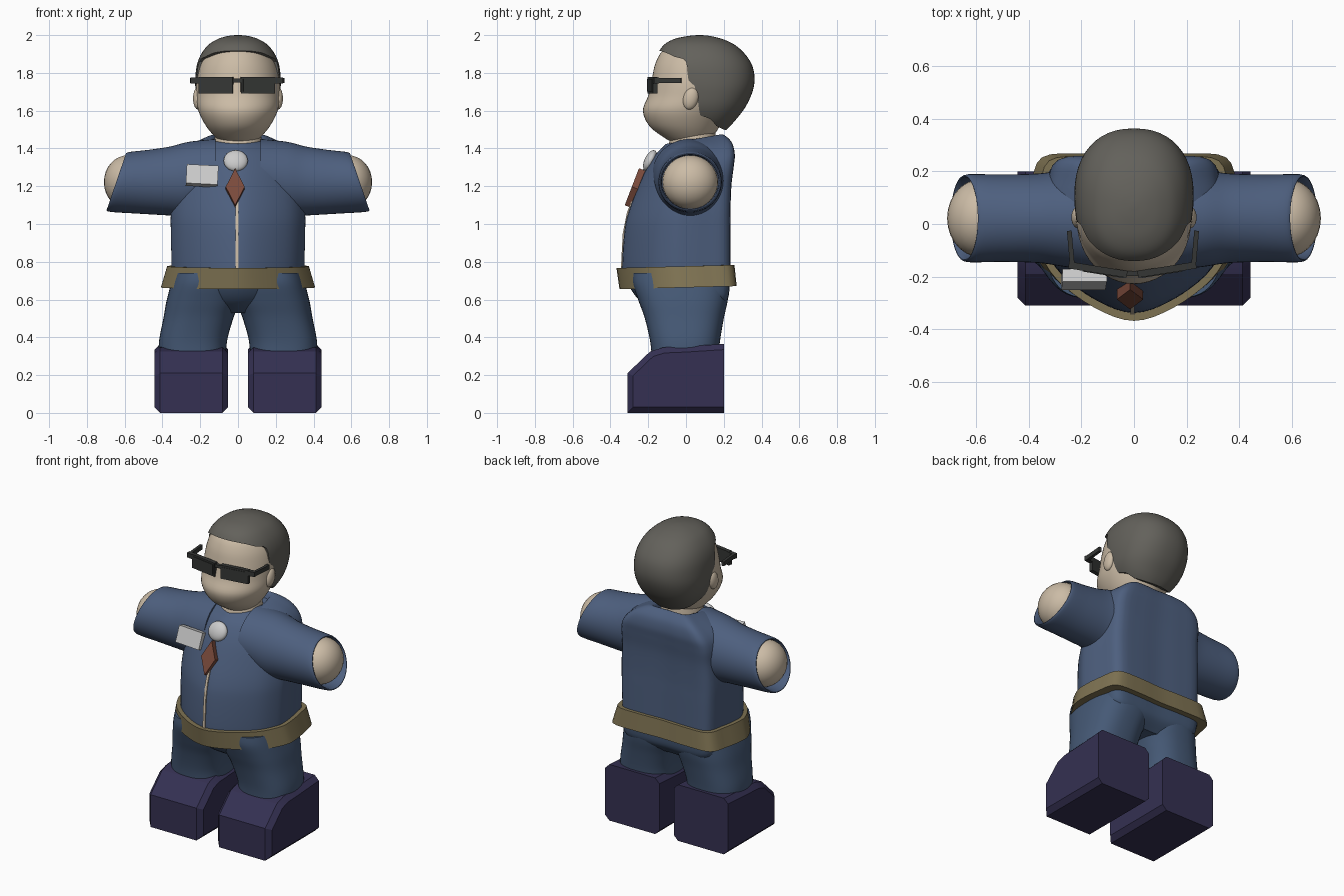
import bpy, bmesh
from math import sin, cos, pi, radians
from mathutils import Vector, Matrix

if "Cube" in bpy.data.objects:
    bpy.data.objects.remove(bpy.data.objects["Cube"])


def mat(name, *rgb):
    m = bpy.data.materials.new(name)
    m.diffuse_color = (*rgb, 1)
    m.use_nodes = True
    m.node_tree.nodes["Principled BSDF"].inputs["Base Color"].default_value = m.diffuse_color
    return m


SKIN, HAIR = mat("skin", .60, .50, .38), mat("hair", .125, .12, .105)
BLUE, DARK = mat("jacket_blue", .075, .115, .21), mat("trouser_blue", .06, .10, .18)
BOOT, BELT = mat("boot_purple", .035, .03, .085), mat("belt_tan", .21, .17, .085)
RED, WHITE = mat("tie_red", .20, .07, .045), mat("white", .6, .6, .6)
BLACK = mat("glasses_black", .035, .037, .035)


def finish(name, bm, material, angle=40):
    bmesh.ops.recalc_face_normals(bm, faces=bm.faces)
    me = bpy.data.meshes.new(name)
    bm.to_mesh(me)
    bm.free()
    ob = bpy.data.objects.new(name, me)
    bpy.context.collection.objects.link(ob)
    if material:
        me.materials.append(material)
    smooth(ob, angle)
    return ob


def smooth(ob, angle=40):
    bpy.ops.object.select_all(action='DESELECT')
    ob.select_set(True)
    bpy.context.view_layer.objects.active = ob
    bpy.ops.object.shade_smooth_by_angle(angle=radians(angle))


def spline(p, steps, closed=False):
    """Catmull-Rom through a list of vectors."""
    n, out = len(p), []
    for i in range(n if closed else n - 1):
        a, b, c, d = [p[k % n] if closed else p[max(0, min(n - 1, k))] for k in range(i - 1, i + 3)]
        for s in range(steps):
            t = s / steps
            out.append(b + (c - a) * (t / 2) + (a * 2 - b * 5 + c * 4 - d) * (t * t / 2)
                       + (b * 3 - a - c * 3 + d) * (t ** 3 / 2))
    return out if closed else out + [p[-1]]


def oval(n=48, e=2.0):
    f = lambda v: abs(v) ** (2 / e) * (1 if v > 0 else -1)
    return [(f(cos(2 * pi * i / n)), f(sin(2 * pi * i / n))) for i in range(n)]


# body cross-section: pointed front, flat back with corners
HALF = [(0, -1), (.4, -.84), (.78, -.5), (.97, -.12), (1, .15), (.96, .55), (.86, .95), (.45, 1), (0, .98)]
BODY = [tuple(v) for v in spline([Vector(p) for p in HALF + [(-x, y) for x, y in HALF[-2:0:-1]]], 4, True)]


def ring(shape, z, w, yf, yb, tilt=0, cx=0):
    return [Vector((cx + x * w, (yf + yb) / 2 + t * (yb - yf) / 2, z + tilt * t)) for x, t in shape]


def loft(name, rings, material, steps=5, wrap=False, angle=40):
    if steps > 1:
        cols = [spline(list(c), steps) for c in zip(*rings)]
        rings = list(zip(*cols))
    bm = bmesh.new()
    vs = [[bm.verts.new(p) for p in r] for r in rings]
    n = len(vs[0])
    for a, b in zip(vs, vs[1:] + vs[:1] if wrap else vs[1:]):
        for i in range(n):
            bm.faces.new((a[i], a[(i + 1) % n], b[(i + 1) % n], b[i]))
    if not wrap:
        bm.faces.new(vs[0])
        bm.faces.new(vs[-1])
    return finish(name, bm, material, angle)


def prism(name, pts, x0, x1, material, bevel=0):
    """Side profile (y, z) extruded along x; bevel softens the front part of the side outline."""
    bm = bmesh.new()
    f = bm.faces.new([bm.verts.new((x0, y, z)) for y, z in pts])
    r = bmesh.ops.extrude_face_region(bm, geom=[f])
    bmesh.ops.translate(bm, vec=(x1 - x0, 0, 0), verts=[v for v in r['geom'] if isinstance(v, bmesh.types.BMVert)])
    if bevel:
        es = [e for e in bm.edges if abs(e.verts[0].co.x - e.verts[1].co.x) < 1e-5
              and min(v.co.y for v in e.verts) < .15]
        bmesh.ops.bevel(bm, geom=es, offset=bevel, segments=1, affect='EDGES')
    return finish(name, bm, material, 25)


def solid(name, kind, loc, size, material, rot=(0, 0, 0)):
    bm = bmesh.new()
    if kind == 'box':
        bmesh.ops.create_cube(bm, size=1)
    elif kind == 'ball':
        bmesh.ops.create_uvsphere(bm, u_segments=28, v_segments=16, radius=1)
    else:  # diamond plate facing y
        bmesh.ops.create_cone(bm, cap_ends=True, segments=4, radius1=1, radius2=1, depth=1)
        bmesh.ops.rotate(bm, matrix=Matrix.Rotation(pi / 2, 3, 'X'), verts=bm.verts)
        if max(v.co.x for v in bm.verts) < .9:
            bmesh.ops.rotate(bm, matrix=Matrix.Rotation(pi / 4, 3, 'Y'), verts=bm.verts)
    bmesh.ops.scale(bm, vec=size, verts=bm.verts)
    for ang, ax in zip(rot, 'XYZ'):
        bmesh.ops.rotate(bm, matrix=Matrix.Rotation(radians(ang), 3, ax), verts=bm.verts)
    bmesh.ops.translate(bm, vec=loc, verts=bm.verts)
    return finish(name, bm, material, 30 if kind != 'ball' else 60)


# head and neck
O, O3 = oval(), oval(48, 2.3)
loft("head", [ring(O, *r) for r in [
    (1.42, .07, -.05, .10), (1.46, .12, -.12, .14), (1.52, .17, -.195, .18), (1.6, .21, -.228, .22),
    (1.68, .22, -.20, .26), (1.76, .22, -.182, .28), (1.85, .20, -.162, .28), (1.92, .155, -.12, .25),
    (1.965, .07, -.03, .17)]], SKIN)
loft("neck", [ring(O, *r) for r in [(1.33, .14, -.12, .16), (1.43, .128, -.09, .16), (1.53, .11, -.06, .15)]], SKIN)

# hair: full cap trimmed by a hairline profile
hair = loft("hair", [ring(O3, *r) for r in [
    (1.46, .06, .02, .16), (1.5, .12, -.02, .215), (1.55, .17, -.05, .262), (1.62, .208, -.1, .315),
    (1.7, .224, -.13, .352), (1.77, .226, -.16, .363), (1.84, .218, -.17, .35), (1.9, .195, -.15, .312),
    (1.95, .155, -.115, .256), (1.98, .105, -.06, .19), (1.995, .055, .01, .13), (2.0, .012, .06, .085)]], HAIR)
line = spline([Vector(p) for p in [(-.25, 1.935), (-.13, 1.915), (-.06, 1.885), (0, 1.86), (.015, 1.75),
                                   (.06, 1.70), (.06, 1.59), (.13, 1.555), (.2, 1.50), (.5, 1.43)]], 3)
cutter = prism("hairline_cutter", [tuple(v) for v in line] + [(.5, 2.2), (-.25, 2.2)], -.4, .4, None)
cutter.hide_render = True
b = hair.modifiers.new("trim", 'BOOLEAN')
b.operation, b.solver, b.object = 'INTERSECT', 'EXACT', cutter
trimmed = bpy.data.meshes.new_from_object(hair.evaluated_get(bpy.context.evaluated_depsgraph_get()))
hair.modifiers.clear()
hair.data = trimmed
bpy.data.objects.remove(cutter)
trimmed.materials.clear()
trimmed.materials.append(HAIR)
smooth(hair, 40)

# jacket body with lowered collar front
loft("jacket", [ring(BODY, *r) for r in [
    (.68, .345, -.325, .235), (.76, .35, -.338, .235), (.95, .355, -.327, .235), (1.06, .355, -.305, .235),
    (1.2, .345, -.252, .24), (1.3, .34, -.205, .252), (1.37, .31, -.16, .258), (1.42, .24, -.125, .24, .015),
    (1.45, .145, -.10, .19, .025), (1.42, .12, -.08, .165, .02)]], BLUE)
# hips under the belt
loft("hips", [ring(BODY, *r) for r in [(.74, .35, -.325, .23), (.66, .35, -.295, .23), (.59, .32, -.24, .215),
                                       (.53, .2, -.15, .15)]], DARK)
# belt band
loft("belt", [ring(BODY, *r) for r in [(.663, .408, -.352, .268, .008), (.775, .375, -.368, .256, .008),
                                       (.775, .34, -.33, .225, .008), (.663, .345, -.32, .23, .008)]],
     BELT, 1, True, 30)

# jacket front: zip strip, tie, collar stud, name plate
prism("zip_strip", [(-.345, .76), (-.335, .95), (-.313, 1.06), (-.29, 1.12), (-.25, 1.12), (-.27, .76)],
      -.014, .002, SKIN)
solid("tie", 'diamond', (-.015, -.268, 1.19), (.05, .04, .105), RED, (-21, 0, 0))
solid("collar_stud", 'ball', (-.012, -.19, 1.335), (.064, .03, .06), WHITE, (-25, 0, 0))
solid("chest_plate", 'box', (-.19, -.21, 1.255), (.168, .05, .105), WHITE, (-18, 3, 0))

for s, side in ((1, "left"), (-1, "right")):
    # open sleeve with slanted cuff, turned inward
    def cuff(x, z0, z1, ry, slant=0):
        return [Vector((s * (x - slant * t), .022 + ry * c, (z0 + z1) / 2 + t * (z1 - z0) / 2)) for c, t in O]
    loft("sleeve_" + side, [cuff(*r) for r in [
        (.12, 1.08, 1.45, .20), (.26, 1.04, 1.435, .185), (.36, 1.045, 1.41, .17), (.5, 1.055, 1.393, .166, .03),
        (.63, 1.065, 1.38, .167, .05), (.628, 1.08, 1.365, .152, .048), (.5, 1.08, 1.365, .15, .03)]], BLUE)
    solid("hand_" + side, 'ball', (s * .583, .022, 1.222), (.127, .148, .142), SKIN, (0, s * 8, 0) and (0, 0, 0))

    # trouser leg
    loft("trouser_leg_" + side, [ring(oval(48, 2.6), z, w, yf, yb, 0, s * cx) for z, cx, w, yf, yb in [
        (.28, .242, .178, -.18, .17), (.38, .238, .18, -.19, .18), (.5, .21, .185, -.218, .2),
        (.59, .185, .194, -.25, .22), (.68, .17, .186, -.28, .23), (.74, .17, .17, -.28, .22)]], DARK)

    # boot
    prism("boot_" + side, [(-.31, 0), (-.31, .21), (-.19, .325), (-.12, .347), (0, .352), (.2, .365), (.2, 0)],
          s * .052, s * .442, BOOT, .03)

    # ear
    solid("ear_" + side, 'ball', (s * .212, .025, 1.665), (.026, .04, .06), SKIN, (-15, 0, 0))

    # glasses: rim, lens panel, hinge, temple
    solid("rim_" + side, 'box', (s * .11 - .006, -.177, 1.734), (.182, .026, .088), BLACK, (0, 0, s * 9))
    solid("lens_" + side, 'box', (s * .11 - .006, -.18, 1.734), (.158, .026, .066), BLACK, (0, 0, s * 9))
    solid("hinge_" + side, 'box', (s * .215 - .006, -.16, 1.76), (.055, .026, .03), BLACK, (0, 0, s * 9))
    solid("temple_" + side, 'box', (s * .236 - .004, -.093, 1.76), (.018, .135, .028), BLACK, (0, 0, s * -5))
solid("glasses_bridge", 'box', (-.006, -.188, 1.76), (.05, .02, .02), BLACK)
